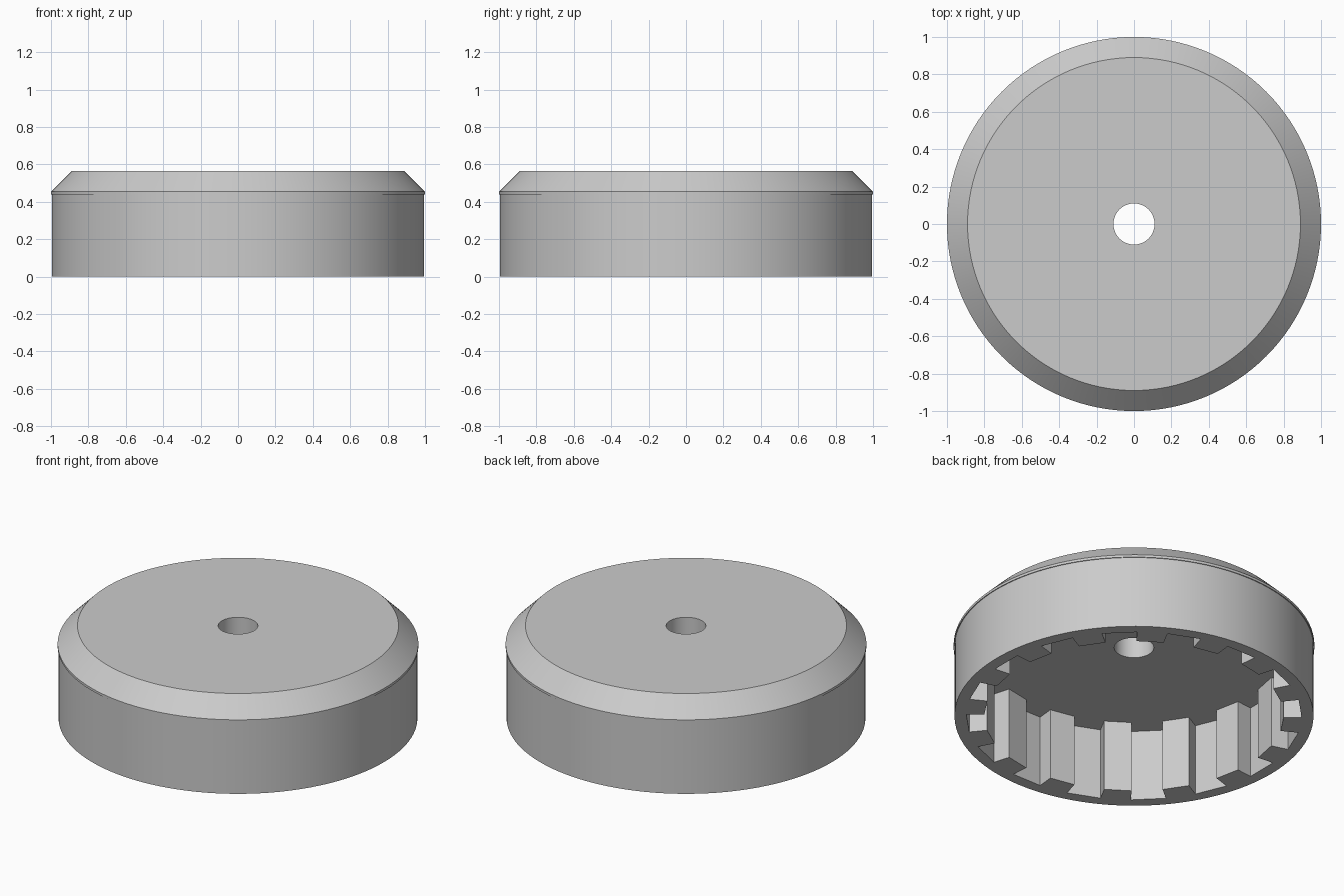
import bpy, bmesh
from math import cos, sin, tau, radians

cube = bpy.data.objects.get("Cube")
if cube:
    bpy.data.objects.remove(cube)

SEGMENTS = 128
SLOTS = 16
SLOT_HALF_ANGLE = radians(6)
BORE, SLOT_DEPTH = 0.83, 0.93
HOLE = 0.11
CEILING, SHOULDER, TOP = 0.44, 0.455, 0.565

grey = bpy.data.materials.new("light_grey")
grey.use_nodes = True
colour = (0.6, 0.6, 0.6, 1)
grey.diffuse_color = colour
grey.node_tree.nodes["Principled BSDF"].inputs["Base Color"].default_value = colour


def make_object(name, bm):
    bmesh.ops.recalc_face_normals(bm, faces=bm.faces)
    mesh = bpy.data.meshes.new(name)
    bm.to_mesh(mesh)
    bm.free()
    mesh.materials.append(grey)
    obj = bpy.data.objects.new(name, mesh)
    bpy.context.collection.objects.link(obj)
    return obj


def lathe(name, profile):
    """Turn a closed (radius, z) profile around the z axis."""
    bm = bmesh.new()
    rings = [[bm.verts.new((r * cos(tau * i / SEGMENTS), r * sin(tau * i / SEGMENTS), z))
              for i in range(SEGMENTS)] for r, z in profile]
    for lower, upper in zip(rings, rings[1:] + rings[:1]):
        for i in range(SEGMENTS):
            j = (i + 1) % SEGMENTS
            bm.faces.new((lower[i], lower[j], upper[j], upper[i]))
    return make_object(name, bm)


def prism(name, outline, bottom, top):
    """Extrude a flat (x, y) outline upwards."""
    bm = bmesh.new()
    face = bm.faces.new([bm.verts.new((x, y, bottom)) for x, y in outline])
    sides = bmesh.ops.extrude_face_region(bm, geom=[face])
    verts = [v for v in sides["geom"] if isinstance(v, bmesh.types.BMVert)]
    bmesh.ops.translate(bm, verts=verts, vec=(0, 0, top - bottom))
    return make_object(name, bm)


# Chamfered cap with a slightly narrower skirt and a centre hole
cap = lathe("slotted_cap", [
    (HOLE, 0), (0.995, 0), (0.995, CEILING), (1, CEILING),
    (1, SHOULDER), (0.89, TOP), (HOLE, TOP)])

# Underside pocket with evenly spaced slots between the teeth
outline = []
for k in range(SLOTS):
    middle = tau * k / SLOTS
    for side, radius in ((-1, BORE), (-1, SLOT_DEPTH), (1, SLOT_DEPTH), (1, BORE)):
        a = middle + side * SLOT_HALF_ANGLE
        outline.append((radius * cos(a), radius * sin(a)))
pocket = prism("pocket_cutter", outline, -0.1, CEILING - 0.003)
pocket.hide_render = True

# Carve the pocket and keep the result as plain geometry
cut = cap.modifiers.new("pocket", "BOOLEAN")
cut.operation = "DIFFERENCE"
cut.solver = "EXACT"
cut.object = pocket
bpy.context.view_layer.update()
graph = bpy.context.evaluated_depsgraph_get()
carved = bpy.data.meshes.new_from_object(cap.evaluated_get(graph))
cap.modifiers.clear()
cap.data = carved
bpy.data.objects.remove(pocket)

# Smooth round walls, crisp edges
bpy.ops.object.select_all(action="DESELECT")
cap.select_set(True)
bpy.context.view_layer.objects.active = cap
bpy.ops.object.shade_smooth_by_angle(angle=radians(20))
